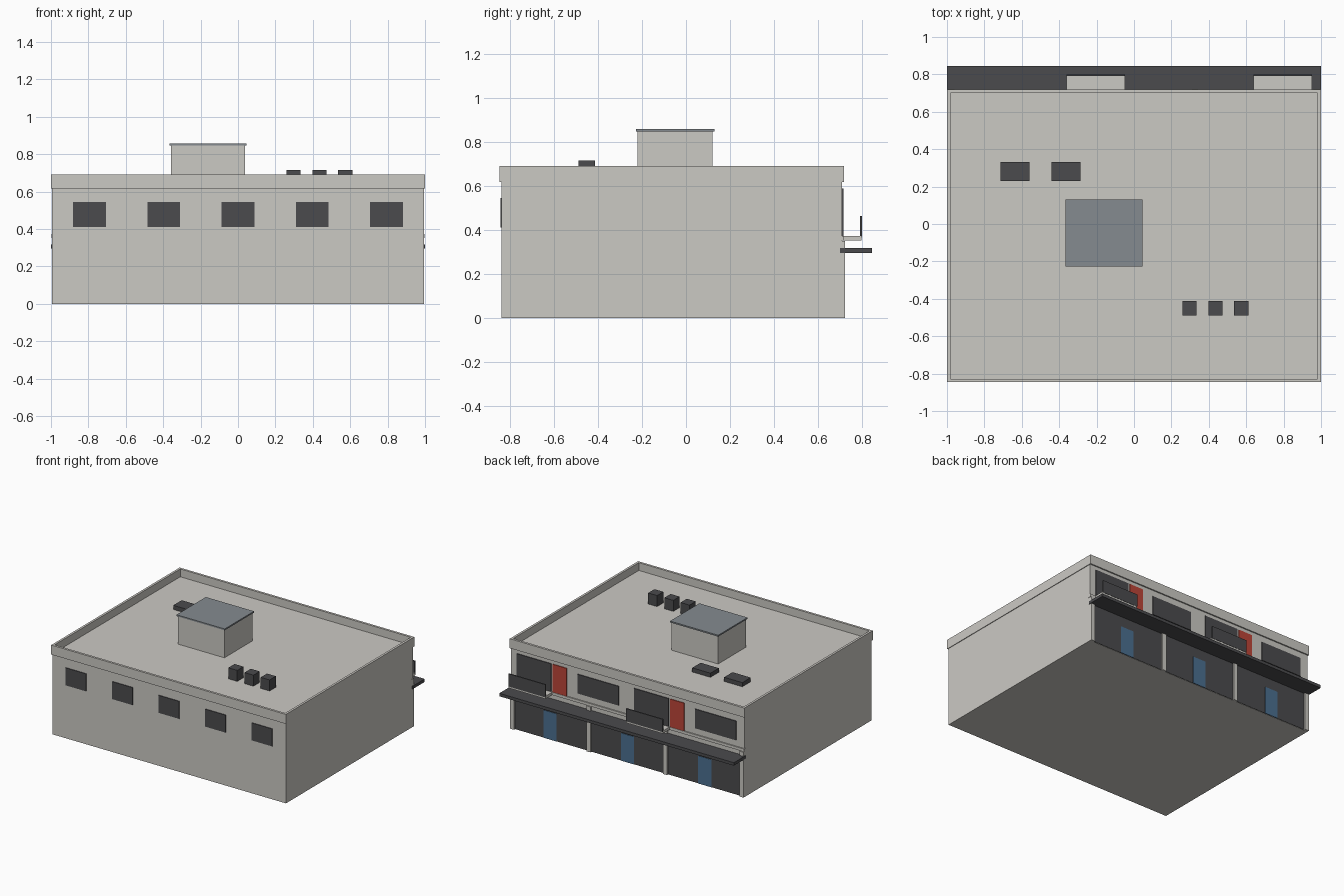
import bpy
import bmesh

cube = bpy.data.objects.get("Cube")
if cube:
    bpy.data.objects.remove(cube, do_unlink=True)


def material(name, rgb):
    m = bpy.data.materials.new(name)
    m.use_nodes = True
    color = (*rgb, 1)
    m.diffuse_color = color
    m.node_tree.nodes["Principled BSDF"].inputs["Base Color"].default_value = color
    return m


plaster = material("pale_plaster", (0.60, 0.585, 0.55))
dark = material("dark_grey", (0.07, 0.07, 0.075))
slate = material("blue_grey_roof", (0.235, 0.26, 0.28))
red = material("red_paint", (0.50, 0.06, 0.04))
blue = material("blue_glass", (0.07, 0.16, 0.28))


def box(name, x, y, z, mat, sink=None):
    """Box from (min, max) ranges; sink = (rim width, depth) makes a tray top."""
    bm = bmesh.new()
    bmesh.ops.create_cube(bm, size=1)
    for v in bm.verts:
        for i, (lo, hi) in enumerate((x, y, z)):
            v.co[i] = lo if v.co[i] < 0 else hi
    bm.normal_update()
    if sink:
        top = max(bm.faces, key=lambda f: f.calc_center_median().z)
        # first inset forms the rim, the near-zero second one the inner wall
        bmesh.ops.inset_region(bm, faces=[top], thickness=sink[0])
        wall = bmesh.ops.extrude_discrete_faces(bm, faces=[top])["faces"]
        bmesh.ops.translate(bm, verts=wall[0].verts, vec=(0, 0, -sink[1]))
    mesh = bpy.data.meshes.new(name)
    bm.to_mesh(mesh)
    bm.free()
    mesh.materials.append(mat)
    obj = bpy.data.objects.new(name, mesh)
    bpy.context.scene.collection.objects.link(obj)
    return obj


def span(center, width):
    return (center - width / 2, center + width / 2)


# Main block and sunken roof behind a parapet
BACK = 0.708
box("main_walls", (-0.995, 0.995), (-0.837, BACK), (0, 0.625), plaster)
box("parapet_roof", (-1, 1), (-0.846, 0.718), (0.617, 0.69), plaster, (0.025, 0.06))

# Roof access house
box("roof_house", (-0.358, 0.038), (-0.22, 0.12), (0.62, 0.846), plaster)
box("roof_house_cover", (-0.365, 0.045), (-0.227, 0.13), (0.846, 0.857), slate)

# Rooftop units
for i in range(3):
    box(f"vent_{i + 1}", span(0.297 + i * 0.138, 0.076), (-0.488, -0.412),
        (0.62, 0.715), dark)
for i, x in enumerate((-0.635, -0.363)):
    box(f"skylight_{i + 1}", span(x, 0.155), (0.23, 0.332), (0.62, 0.662), dark)

# Front windows
for i in range(5):
    box(f"front_window_{i + 1}", span((i - 2) * 0.397, 0.175), (-0.842, -0.836),
        (0.41, 0.545), dark)

# Shop front: glazing, doors, columns
for i in range(3):
    x = (i - 1) * 0.66
    box(f"shop_glazing_{i + 1}", span(x, 0.63), (BACK - 0.002, 0.711), (0.002, 0.30), dark)
    box(f"shop_door_{i + 1}", span(x, 0.112), (BACK, 0.714), (0.002, 0.215), blue)
for i in range(4):
    box(f"column_{i + 1}", span((i - 1.5) * 0.652, 0.034), (0.69, 0.722),
        (0, 0.35), plaster)

# Canopy and floor band on the shop side
box("canopy", (-1, 1), (0.70, 0.845), (0.295, 0.318), dark)
box("floor_band", (-0.998, 0.998), (0.69, 0.717), (0.352, 0.373), plaster)

# Two identical upper flats
for i, x in enumerate((0, -1)):
    box(f"balcony_floor_{i + 1}", (x + 0.64, x + 0.953), (0.70, 0.797),
        (0.352, 0.373), plaster)
    box(f"balcony_panel_{i + 1}", (x + 0.64, x + 0.953), (0.79, 0.799),
        (0.365, 0.463), dark)
    box(f"balcony_window_{i + 1}", (x + 0.65, x + 0.945), (BACK - 0.002, 0.714),
        (0.373, 0.588), dark)
    box(f"flat_door_{i + 1}", (x + 0.517, x + 0.636), (BACK - 0.002, 0.714),
        (0.373, 0.588), red)
    box(f"flat_window_{i + 1}", (x + 0.075, x + 0.425), (BACK - 0.002, 0.714),
        (0.42, 0.568), dark)
